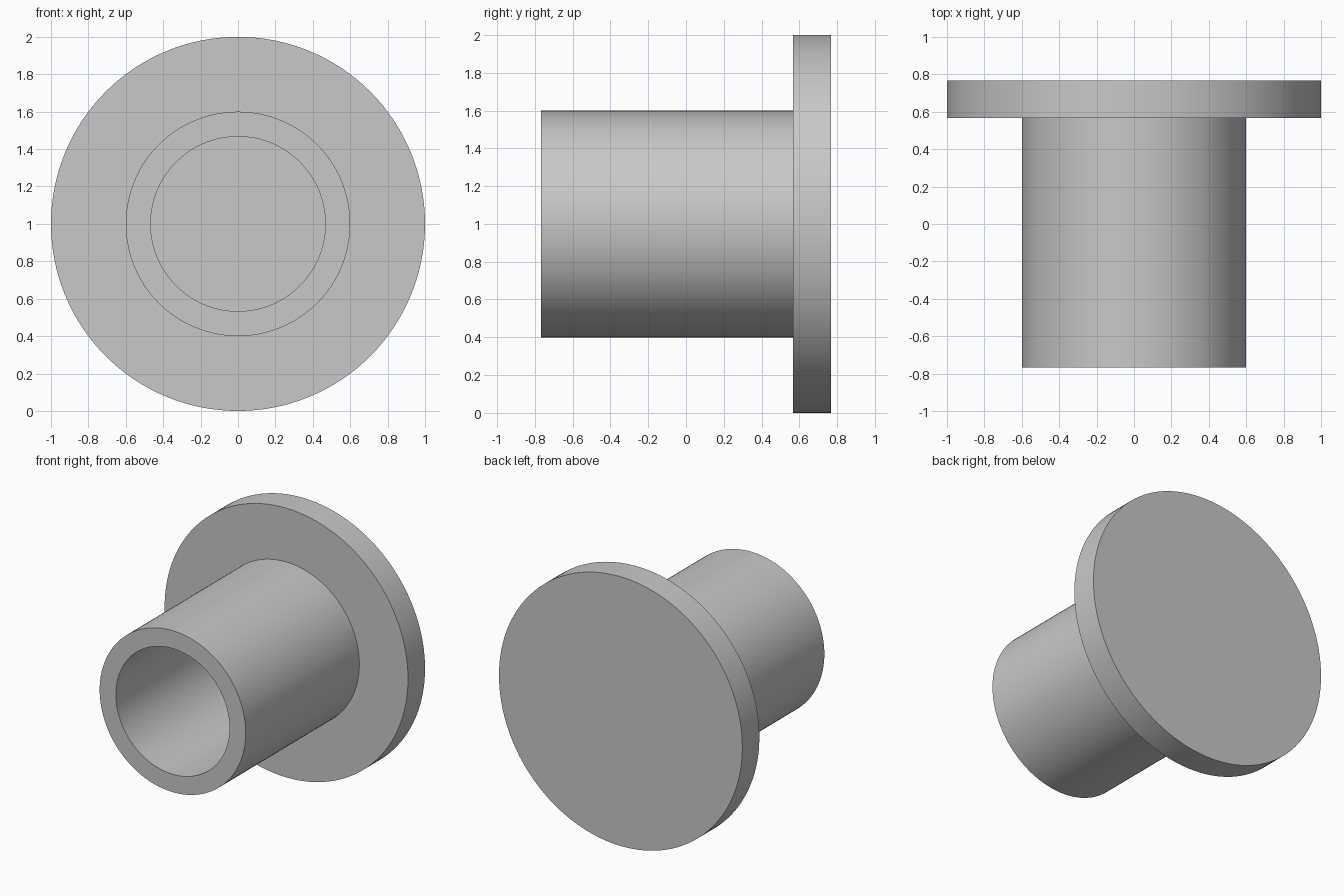
import bpy
import bmesh
import math
from mathutils import Vector

cube = bpy.data.objects.get("Cube")
if cube:
    bpy.data.objects.remove(cube, do_unlink=True)

# Dimensions
SEGMENTS = 128
FLANGE_R, TUBE_R, BORE_R = 1.0, 0.6, 0.467
FRONT, FLANGE_FRONT, BACK = -0.767, 0.567, 0.767
CENTRE_Z = 1.0

# Plain grey material
grey = bpy.data.materials.new("plain grey")
grey.use_nodes = True
colour = (0.58, 0.58, 0.58, 1)
grey.diffuse_color = colour
grey.node_tree.nodes["Principled BSDF"].inputs["Base Color"].default_value = colour

# Half section of the flange, tube and blind bore: (radius, y)
profile = [
    (0, BACK), (FLANGE_R, BACK), (FLANGE_R, FLANGE_FRONT),
    (TUBE_R, FLANGE_FRONT), (TUBE_R, FRONT),
    (BORE_R, FRONT), (BORE_R, FLANGE_FRONT), (0, FLANGE_FRONT),
]

# Revolve the section about the y axis
bm = bmesh.new()
verts = [bm.verts.new((r, y, 0)) for r, y in profile]
edges = [bm.edges.new(pair) for pair in zip(verts, verts[1:])]
bmesh.ops.spin(bm, geom=verts + edges, cent=(0, 0, 0), axis=(0, 1, 0),
               angle=math.tau, steps=SEGMENTS, use_merge=False)
bmesh.ops.remove_doubles(bm, verts=bm.verts, dist=0.0001)
bmesh.ops.translate(bm, verts=bm.verts, vec=Vector((0, 0, CENTRE_Z)))
bmesh.ops.recalc_face_normals(bm, faces=bm.faces)

mesh = bpy.data.meshes.new("flanged_sleeve")
bm.to_mesh(mesh)
bm.free()
mesh.materials.append(grey)
sleeve = bpy.data.objects.new("flanged_sleeve", mesh)
bpy.context.collection.objects.link(sleeve)

# Smooth round walls with sharp rims
bpy.ops.object.select_all(action='DESELECT')
sleeve.select_set(True)
bpy.context.view_layer.objects.active = sleeve
bpy.ops.object.shade_smooth_by_angle(angle=math.radians(30))
